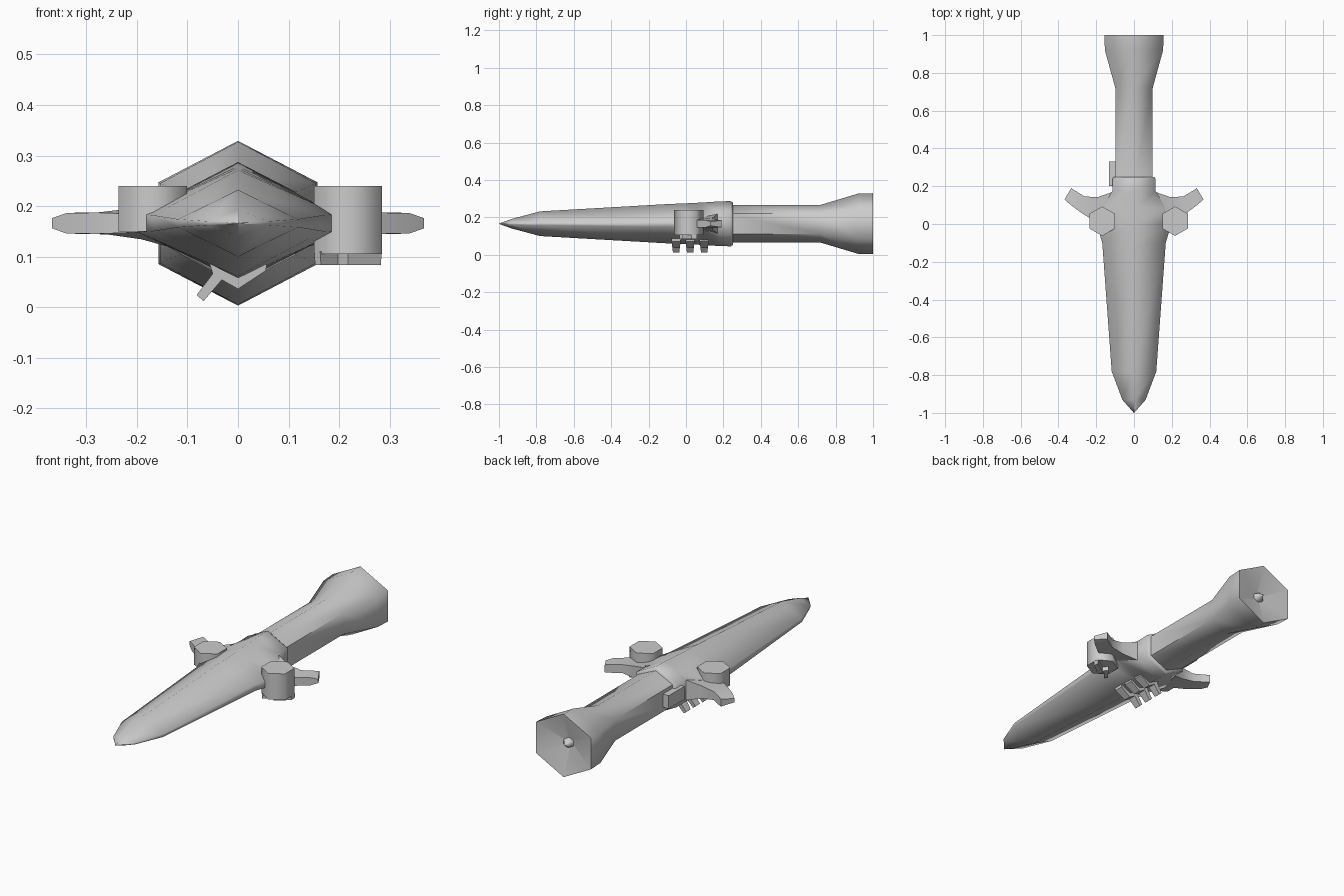
import bpy, bmesh, math
from mathutils import Vector

if "Cube" in bpy.data.objects:
    bpy.data.objects.remove(bpy.data.objects["Cube"])

ZC = 0.166  # height of the long axis


def finish(name, bm, angle=65):
    bmesh.ops.remove_doubles(bm, verts=bm.verts, dist=1e-5)
    bmesh.ops.recalc_face_normals(bm, faces=bm.faces)
    me = bpy.data.meshes.new(name)
    bm.to_mesh(me)
    bm.free()
    ob = bpy.data.objects.new(name, me)
    bpy.context.collection.objects.link(ob)
    bpy.ops.object.select_all(action='DESELECT')
    ob.select_set(True)
    bpy.context.view_layer.objects.active = ob
    bpy.ops.object.shade_smooth_by_angle(angle=math.radians(angle))
    return ob


def loft(name, rings, angle=65):
    """Skin a list of equal-length point rings and cap both ends."""
    bm = bmesh.new()
    vs = [[bm.verts.new(p) for p in r] for r in rings]
    n = len(vs[0])
    for a, b in zip(vs, vs[1:]):
        for i in range(n):
            j = (i + 1) % n
            bm.faces.new((a[i], a[j], b[j], b[i]))
    bm.faces.new(vs[0])
    bm.faces.new(vs[-1])
    return finish(name, bm, angle)


def hexa(y, w, h, e):
    """Six-sided section: half width, half height, half height of the flank."""
    pts = ((0, h), (w, e), (w, -e), (0, -h), (-w, -e), (-w, e))
    return [(x, y, ZC + z) for x, z in pts]


# long pointed hull with collar at its rear
loft("hull", [hexa(*s) for s in (
    (-1.0, .001, .001, .0005), (-.93, .062, .026, .004), (-.78, .118, .066, .008),
    (-.10, .168, .105, .016), (0, .198, .109, .018), (.08, .17, .113, .03),
    (.175, .114, .119, .06), (.24, .114, .121, .062), (.25, .107, .113, .057))])

# tail tube flaring into a bell with a shallow dished end
loft("tail_and_bell", [hexa(*s) for s in (
    (.22, .099, .101, .055), (.72, .099, .101, .055), (.92, .154, .161, .079),
    (1.0, .157, .163, .081), (.999, .15, .156, .077), (.95, .012, .012, .006))])

# small spike in the bell
loft("bell_spike", [hexa(*s) for s in (
    (.94, .027, .027, .014), (.965, .024, .024, .012), (.995, .001, .001, .0005))])

# swept side wings: front and back point (x, y, half thickness) per section
wing = (((.09, 0, .03), (.09, .178, .06)), ((.2, .01, .018), (.19, .143, .032)),
        ((.28, .06, .021), (.26, .145, .022)), ((.34, .105, .02), (.318, .18, .021)),
        ((.368, .13, .01), (.332, .19, .019)))
for side, name in ((1, "right_wing"), (-1, "left_wing")):
    rings = []
    for (fx, fy, fe), (bx, by, be) in wing:
        rings.append([(side * fx, fy, ZC - fe), (side * bx, by, ZC - be),
                      (side * bx, by, ZC + be), (side * fx, fy, ZC + fe)])
    loft(name, rings, 35)


# hexagonal pods on the wings
def pod(name, x, z0, z1):
    def ring(z):
        return [(x + .0675 * math.sin(k * math.pi / 3) / math.sin(math.pi / 3),
                 .015 + .078 * math.cos(k * math.pi / 3), z) for k in range(6)]
    loft(name, [ring(z0), ring(z1)])


pod("right_pod", .2175, .105, .24)
pod("left_pod", -.1685, .15, .24)

# bent plate below the right pod
plate = ((-.067, -.035), (-.02, .025), (.0, .0), (.067, .045),
         (.067, .015), (.0, -.035), (-.02, -.01), (-.055, -.05))
loft("pod_underplate", [[(.2175 + x * s, .015 + y, z) for x, y in plate]
                        for z, s in ((.083, .97), (.11, 1))], 30)

# three hooked chevron clamps under the hull
clamp = ((-.056, .086), (0, .058), (.057, .086), (.055, .072), (0, .036),
         (-.032, .054), (-.068, .012), (-.082, .024), (-.05, .066))
for k, y in enumerate((-.053, .022, .097)):
    loft("belly_clamp_%d" % (k + 1),
         [[(x, y + s * (.017 + .12 * (z - .012)), z) for x, z in clamp] for s in (-1, 1)], 30)

# small box on the left side behind the wing
loft("side_box", [[(-.132, y, .135), (-.09, y, .135), (-.09, y, .203), (-.132, y, .203)]
                  for y in (.2, .33)], 30)
